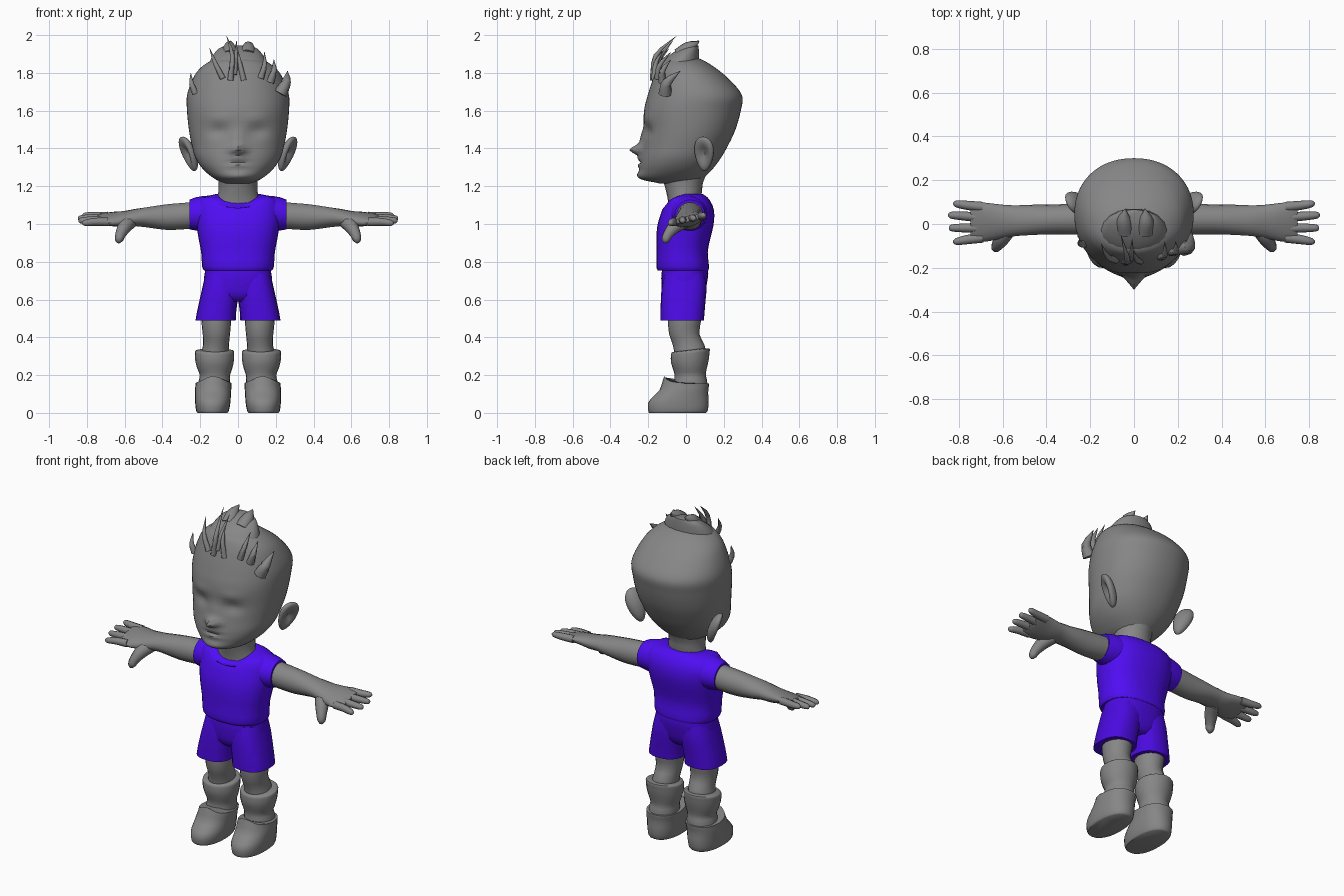
import bpy, bmesh, math
from mathutils import Vector, Matrix, Euler


def material(name, rgb):
    m = bpy.data.materials.new(name)
    m.diffuse_color = (*rgb, 1)
    return m


GREY = material("dark_grey", (0.24, 0.24, 0.24))
SHIRT = material("shirt_violet", (0.08, 0.004, 0.9))
SHORTS = material("shorts_violet", (0.07, 0.003, 0.75))


def add(name, bm, mat=GREY, mirror=False):
    bmesh.ops.recalc_face_normals(bm, faces=bm.faces)
    me = bpy.data.meshes.new(name)
    bm.to_mesh(me)
    bm.free()
    ob = bpy.data.objects.new(name, me)
    bpy.context.collection.objects.link(ob)
    me.materials.append(mat)
    if mirror:
        ob.modifiers.new("Mirror", 'MIRROR')
    return ob


def skin(bm, rings):
    vs = [[bm.verts.new(p) for p in r] for r in rings]
    n = len(vs[0])
    for a, b in zip(vs, vs[1:]):
        for i in range(n):
            j = (i + 1) % n
            bm.faces.new((a[i], a[j], b[j], b[i]))
    bm.faces.new(vs[0])
    bm.faces.new(vs[-1])


def refine(rows, k):
    """Catmull-Rom refinement of a list of cross-section rows."""
    v = [Vector(r) for r in rows]
    v = [2 * v[0] - v[1]] + v + [2 * v[-1] - v[-2]]
    out = []
    for i in range(1, len(v) - 2):
        p, q, r, s = v[i - 1:i + 3]
        for j in range(k):
            t = j / k
            out.append(0.5 * (2 * q + (r - p) * t + (2 * p - 5 * q + 4 * r - s) * t * t
                              + (3 * q - p - 3 * r + s) * t ** 3))
    return out + [v[-2]]


def loft(name, rows, axis='z', n=20, k=2, power=2.0, mat=GREY, mirror=False, shape=None):
    """Rows are (position, a_min, a_max, b_min, b_max): a,b = x,y for axis z and y,z for axis x."""
    bm, rings = bmesh.new(), []
    for t, a0, a1, b0, b1 in refine(rows, k):
        ring = []
        for i in range(n):
            w = 2 * math.pi * i / n
            c, s = math.cos(w), math.sin(w)
            c = math.copysign(abs(c) ** (2 / power), c)
            s = math.copysign(abs(s) ** (2 / power), s)
            a, b = (a0 + a1) / 2 + c * (a1 - a0) / 2, (b0 + b1) / 2 + s * (b1 - b0) / 2
            p = Vector((a, b, t)) if axis == 'z' else Vector((t, a, b))
            ring.append(shape(p) if shape else p)
        rings.append(ring)
    skin(bm, rings)
    return add(name, bm, mat, mirror)


def sym(rows):
    return [(z, -w, w, y0, y1) for z, w, y0, y1 in rows]


def sweep(name, pts, radii, n=8, mirror=False):
    bm, rings = bmesh.new(), []
    rows = refine([(*p, r) for p, r in zip(pts, radii)], 3)
    ps = [Vector(r[:3]) for r in rows]
    for i, p in enumerate(ps):
        d = ps[min(i + 1, len(ps) - 1)] - ps[max(i - 1, 0)]
        q = d.to_track_quat('Z', 'Y')
        rings.append([p + q @ Vector((math.cos(u), math.sin(u), 0)) * max(rows[i][3], 0.001)
                      for u in (2 * math.pi * j / n for j in range(n))])
    skin(bm, rings)
    return add(name, bm, GREY, mirror)


# Head with nose, lips, brows and eye sockets pushed into the front
FACE = [(0, 1.392, .036, .026, -.062), (0, 1.45, .034, .055, -.018),
        (.1, 1.49, .05, .032, .020), (-.1, 1.49, .05, .032, .020),
        (.1, 1.56, .06, .022, -.008), (-.1, 1.56, .06, .022, -.008),
        (0, 1.345, .05, .010, -.016), (0, 1.328, .05, .006, .008),
        (0, 1.31, .045, .012, -.012), (0, 1.255, .06, .025, -.014)]


def face(p):
    if p.y < -.05:
        p.y += sum(m * math.exp(-((p.x - x) / sx) ** 2 - ((p.z - z) / sz) ** 2)
                   for x, z, sx, sz, m in FACE)
    return p


loft("head", sym([(1.215, .07, -.14, .06), (1.24, .125, -.235, .09), (1.29, .185, -.245, .14),
                  (1.35, .225, -.24, .185), (1.42, .245, -.228, .225), (1.5, .26, -.222, .262),
                  (1.6, .27, -.222, .29), (1.68, .27, -.203, .297), (1.76, .243, -.178, .235),
                  (1.82, .205, -.155, .165), (1.865, .14, -.125, .095), (1.885, .05, -.06, .04)]),
     n=56, k=5, power=2.15, shape=face)

# Ears: flattened spheres, dished outside and bulging into the head inside
bm = bmesh.new()
bmesh.ops.create_uvsphere(bm, u_segments=20, v_segments=14, radius=1)
for v in bm.verts:
    x, y, z = v.co
    x *= 1 - 1.5 * math.exp(-(y * y + z * z) / .3) if x > 0 else 1.7
    v.co = (x * .024, y * (.054 + .014 * z), z * .098)
bm.transform(Matrix.Translation((.265, .095, 1.37))
             @ Euler((math.radians(-10), math.radians(20), math.radians(-28))).to_matrix().to_4x4())
add("ear", bm, mirror=True)

# Hair: swept crest and curved spikes
loft("hair_crest", sym([(1.80, .17, -.15, .06), (1.86, .15, -.125, .07), (1.90, .128, -.08, .07),
                        (1.93, .10, -.03, .068), (1.945, .06, .015, .066)]), n=18)
SPIKES = [  # base, middle, tip, base radius
    ((-.04, -.175, 1.76), (-.03, -.16, 1.89), (-.06, -.05, 1.995), .017),
    ((-.02, -.165, 1.79), (-.012, -.14, 1.88), (-.008, -.07, 1.97), .016),
    ((-.08, -.165, 1.77), (-.12, -.15, 1.85), (-.15, -.09, 1.93), .016),
    ((.03, -.17, 1.76), (.01, -.16, 1.85), (.0, -.12, 1.92), .016),
    ((.12, -.15, 1.77), (.14, -.14, 1.84), (.14, -.08, 1.91), .018),
    ((.17, -.125, 1.75), (.19, -.125, 1.81), (.19, -.08, 1.87), .022),
    ((.225, -.11, 1.69), (.255, -.10, 1.75), (.262, -.03, 1.81), .036),
    ((-.225, -.09, 1.69), (-.245, -.09, 1.74), (-.25, -.07, 1.80), .018),
    ((.05, -.03, 1.89), (.055, .02, 1.935), (.05, .07, 1.965), .045),
    ((-.04, -.03, 1.89), (-.045, .02, 1.935), (-.04, .07, 1.97), .045)]
for i, (a, b, c, r) in enumerate(SPIKES):
    sweep(f"hair_spike_{i + 1}", (a, b, c), (r, r * .75, .001))

# Neck
loft("neck", sym([(1.04, .13, -.09, .08), (1.12, .115, -.095, .075), (1.17, .104, -.105, .085),
                  (1.22, .103, -.118, .09), (1.29, .11, -.14, .12)]))


# Shirt body with a V-shaped dip at the front of the neckline, and sleeves
def neckline(p):
    if p.z > 1.09 and p.y < 0:
        p.z += .8 * p.y * max(0, 1 - abs(p.x) / .17) * min(1, (p.z - 1.09) / .06)
    return p


loft("shirt", sym([(.755, .18, -.15, .118), (.775, .19, -.157, .122), (.85, .195, -.155, .115),
                   (.92, .208, -.157, .128), (.99, .22, -.152, .145), (1.05, .228, -.135, .15),
                   (1.10, .225, -.118, .14), (1.14, .19, -.108, .115), (1.16, .112, -.103, .085)]),
     n=28, power=2.4, mat=SHIRT, shape=neckline)
loft("sleeve", [(.08, -.085, .11, .96, 1.15), (.16, -.085, .115, .96, 1.15),
                (.22, -.07, .108, .965, 1.142), (.258, -.058, .10, .972, 1.128)],
     axis='x', mat=SHIRT, mirror=True)


# Arms with palm, fingers and thumb; the palm tilts down towards the front
def palm_tilt(p):
    p.z += .22 * (p.y - .01) * min(1, max(0, (p.x - .5) / .15))
    return p


loft("arm", [(.2, -.05, .095, .978, 1.12), (.3, -.048, .092, .97, 1.112), (.38, -.047, .088, .968, 1.105),
             (.46, -.05, .088, .978, 1.093), (.54, -.055, .085, .988, 1.08), (.60, -.065, .088, .985, 1.068),
             (.66, -.078, .095, .993, 1.06), (.72, -.082, .10, 1.003, 1.05), (.745, -.07, .09, 1.012, 1.042)],
     axis='x', n=18, mirror=True, shape=palm_tilt)
for i, (y0, y1, tip, z) in enumerate([(-.062, -.08, .825, 1.005), (-.018, -.018, .845, 1.018),
                                      (.03, .04, .848, 1.03), (.078, .092, .825, 1.045)]):
    zb = 1.027 + .22 * (y0 - .01)
    sweep(f"finger_{i + 1}", ((.69, y0, zb), (.76, (y0 + y1) / 2, zb), (tip - .015, y1, z), (tip, y1, z)),
          (.023, .021, .016, .005), mirror=True)
sweep("thumb", ((.57, -.01, 1.015), (.60, -.06, .985), (.622, -.095, .945), (.63, -.108, .915), (.63, -.113, .90)),
      (.04, .037, .028, .022, .008), mirror=True)

# Shorts: hips and two trouser legs
loft("shorts_hips", sym([(.59, .10, -.095, .07), (.62, .16, -.122, .095), (.68, .182, -.13, .110),
                         (.74, .176, -.13, .118), (.775, .172, -.12, .112)]),
     n=24, power=2.4, mat=SHORTS)
loft("shorts_leg", [(.49, .012, .225, -.135, .095), (.53, .010, .218, -.135, .098),
                    (.60, .001, .203, -.133, .104), (.67, -.01, .187, -.128, .109),
                    (.74, -.02, .172, -.115, .10)],
     power=2.5, mat=SHORTS, mirror=True)

# Legs
loft("leg", [(.15, .06, .19, -.04, .09), (.30, .05, .195, -.06, .105), (.36, .048, .185, -.07, .098),
             (.42, .042, .187, -.09, .07), (.50, .035, .195, -.095, .082), (.58, .03, .19, -.085, .08)],
     mirror=True)


# Slouched socks, top rim higher at the back
def slouch(p):
    p.z += max(0, (p.z - .24) / .1) * .12 * (p.y - .03)
    return p


loft("sock", [(.11, .045, .21, -.07, .115), (.17, .042, .208, -.062, .112), (.20, .042, .202, -.06, .105),
              (.235, .030, .216, -.07, .11), (.275, .022, .226, -.08, .120), (.315, .020, .229, -.08, .125),
              (.33, .024, .225, -.076, .125), (.334, .05, .20, -.06, .10)], mirror=True, shape=slouch)


# Shoes with a raised tongue at the front
def tongue(p):
    if p.z > .12 and p.y < 0:
        p.z += .035 * math.exp(-((p.x - .13) / .065) ** 2) * (p.z - .12) / .03
    return p


loft("shoe", [(0, .055, .215, -.195, .105), (.012, .048, .222, -.20, .115), (.055, .04, .227, -.20, .12),
              (.09, .038, .228, -.17, .118), (.12, .036, .228, -.14, .118), (.145, .034, .225, -.122, .122),
              (.155, .034, .225, -.115, .122)], n=24, power=2.3, mirror=True, shape=tongue)

# Smooth shading with sharp rims
for ob in bpy.data.objects:
    ob.select_set(True)
    bpy.context.view_layer.objects.active = ob
bpy.ops.object.shade_smooth_by_angle(angle=math.radians(50))
